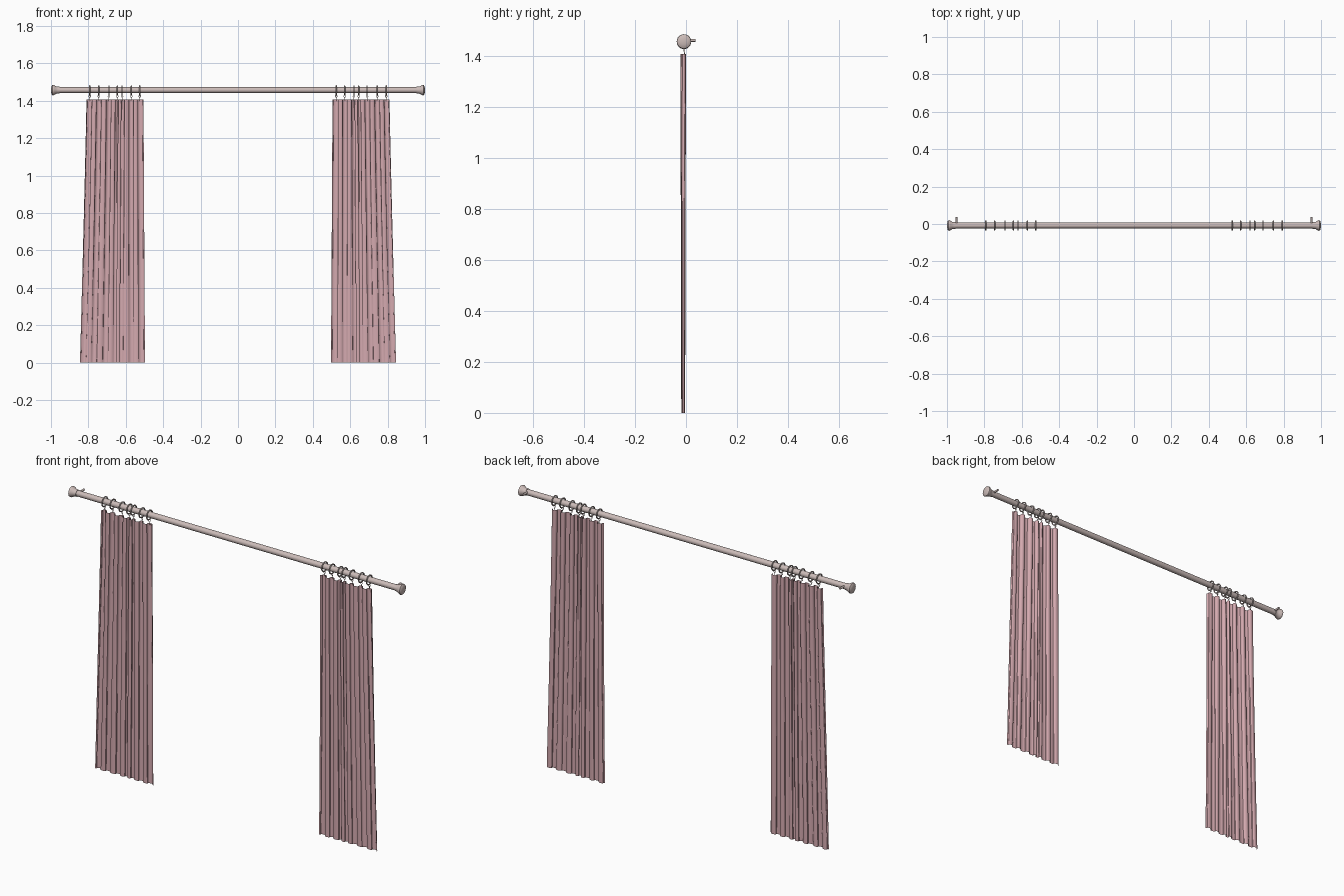
import bpy, bmesh, math
from mathutils import Matrix, Vector

if "Cube" in bpy.data.objects:
    bpy.data.objects.remove(bpy.data.objects["Cube"])

ROD_Y, ROD_Z = -0.008, 1.457
RINGS = [0.525, 0.57, 0.62, 0.645, 0.69, 0.745, 0.793]


def material(name, rgb):
    m = bpy.data.materials.new(name)
    m.diffuse_color = (*rgb, 1)
    m.use_nodes = True
    m.node_tree.nodes["Principled BSDF"].inputs["Base Color"].default_value = m.diffuse_color
    return m


pink = material("dusty pink cloth", (0.66, 0.40, 0.43))
metal = material("warm grey metal", (0.60, 0.50, 0.48))


def finish(name, bm, mat):
    me = bpy.data.meshes.new(name)
    bm.to_mesh(me)
    bm.free()
    me.materials.append(mat)
    ob = bpy.data.objects.new(name, me)
    bpy.context.collection.objects.link(ob)
    bpy.ops.object.select_all(action='DESELECT')
    ob.select_set(True)
    bpy.context.view_layer.objects.active = ob
    bpy.ops.object.shade_smooth_by_angle(angle=math.radians(40))
    return ob


def lathe_x(name, profile, mat, n=24):
    """Turn (x, radius) points around the rod axis."""
    bm = bmesh.new()
    vs = [bm.verts.new((x, ROD_Y, ROD_Z + r)) for x, r in profile]
    es = [bm.edges.new(p) for p in zip(vs, vs[1:])]
    bmesh.ops.spin(bm, geom=vs + es, cent=(0, ROD_Y, ROD_Z), axis=(1, 0, 0),
                   angle=math.tau, steps=n, use_merge=True)
    bmesh.ops.remove_doubles(bm, verts=bm.verts, dist=1e-5)
    bmesh.ops.recalc_face_normals(bm, faces=bm.faces)
    return finish(name, bm, mat)


def torus(name, centre, radius, tube, axis, n=24, k=8):
    """Ring around the x or y axis."""
    bm = bmesh.new()
    turn = Vector((0, 0, 1)).rotation_difference(Vector(axis)).to_matrix()
    rows = []
    for i in range(n):
        a = math.tau * i / n
        row = []
        for j in range(k):
            b = math.tau * j / k
            r = radius + tube * math.cos(b)
            p = turn @ Vector((r * math.cos(a), r * math.sin(a), tube * math.sin(b)))
            row.append(bm.verts.new(p + Vector(centre)))
        rows.append(row)
    for i in range(n):
        for j in range(k):
            p, q = rows[i], rows[(i + 1) % n]
            bm.faces.new((p[j], q[j], q[(j + 1) % k], p[(j + 1) % k]))
    bmesh.ops.recalc_face_normals(bm, faces=bm.faces)
    return finish(name, bm, mat=metal)


def cylinder(name, a, b, r, n=12):
    a, b = Vector(a), Vector(b)
    bm = bmesh.new()
    rot = (b - a).to_track_quat('Z', 'Y').to_matrix().to_4x4()
    bmesh.ops.create_cone(bm, cap_ends=True, segments=n, radius1=r, radius2=r,
                          depth=(b - a).length,
                          matrix=Matrix.Translation((a + b) / 2) @ rot)
    return finish(name, bm, metal)


def curtain(name, side):
    """Pleated sheet: one fold per ring, flaring outward toward the hem."""
    knots = [0.505] + RINGS + [0.81]
    phases = [-math.pi * 0.7] + [math.tau * i for i in range(7)] + [math.tau * 6 + math.pi * 0.7]
    bm = bmesh.new()
    rows, per, levels = [], 14, 14
    for l in range(levels + 1):
        t = l / levels
        row = []
        for k in range(8):
            for s in range(per + (k == 7)):
                f = s / per
                x = knots[k] + (knots[k + 1] - knots[k]) * f
                ph = phases[k] + (phases[k + 1] - phases[k]) * f
                x += 0.006 * math.sin(2 * ph) * math.sin(math.pi * f)
                u = (x - 0.505) / 0.305
                flare = (1 - t) ** 1.1
                x += flare * (-0.008 + 0.043 * u)
                amp = 0.0075 + 0.0035 * t
                y = -0.011 + amp * math.cos(ph + 0.25 * math.sin(3 * t + k))
                row.append(bm.verts.new((side * x, y, 1.407 * t)))
        rows.append(row)
    for p, q in zip(rows, rows[1:]):
        for i in range(len(p) - 1):
            f = (p[i], p[i + 1], q[i + 1], q[i])
            bm.faces.new(f if side > 0 else f[::-1])
    return finish(name, bm, pink)


# Rod
lathe_x("rod", [(-0.965, 0), (-0.965, 0.0155), (0.965, 0.0155), (0.965, 0)], metal)

for side, label in ((-1, "left"), (1, "right")):
    # Flared end knob with a domed cap
    knob = [(0.955, 0.0), (0.955, 0.018), (0.963, 0.018), (0.972, 0.020), (0.982, 0.026),
            (0.988, 0.0285), (0.993, 0.0275), (0.997, 0.021), (0.999, 0.012), (1.0, 0.0)]
    lathe_x(label + "_end_knob", [(side * x, r) for x, r in knob], metal)

    # Wall bracket
    cylinder(label + "_bracket", (side * 0.95, ROD_Y, ROD_Z + 0.004),
             (side * 0.95, 0.038, ROD_Z + 0.004), 0.0055)

    # Rings, each with an eyelet and a hook into the cloth
    for i, x in enumerate(RINGS):
        tag = f"{label}_{i + 1}"
        torus("ring_" + tag, (side * x, ROD_Y, ROD_Z - 0.002), 0.0245, 0.0035, (1, 0, 0))
        torus("eyelet_" + tag, (side * x, ROD_Y, ROD_Z - 0.033), 0.005, 0.0015, (0, 1, 0), 12, 6)
        cylinder("hook_" + tag, (side * x, ROD_Y, ROD_Z - 0.037),
                 (side * x, -0.003, 1.398), 0.0015, 6)

    curtain(label + "_curtain", side)
